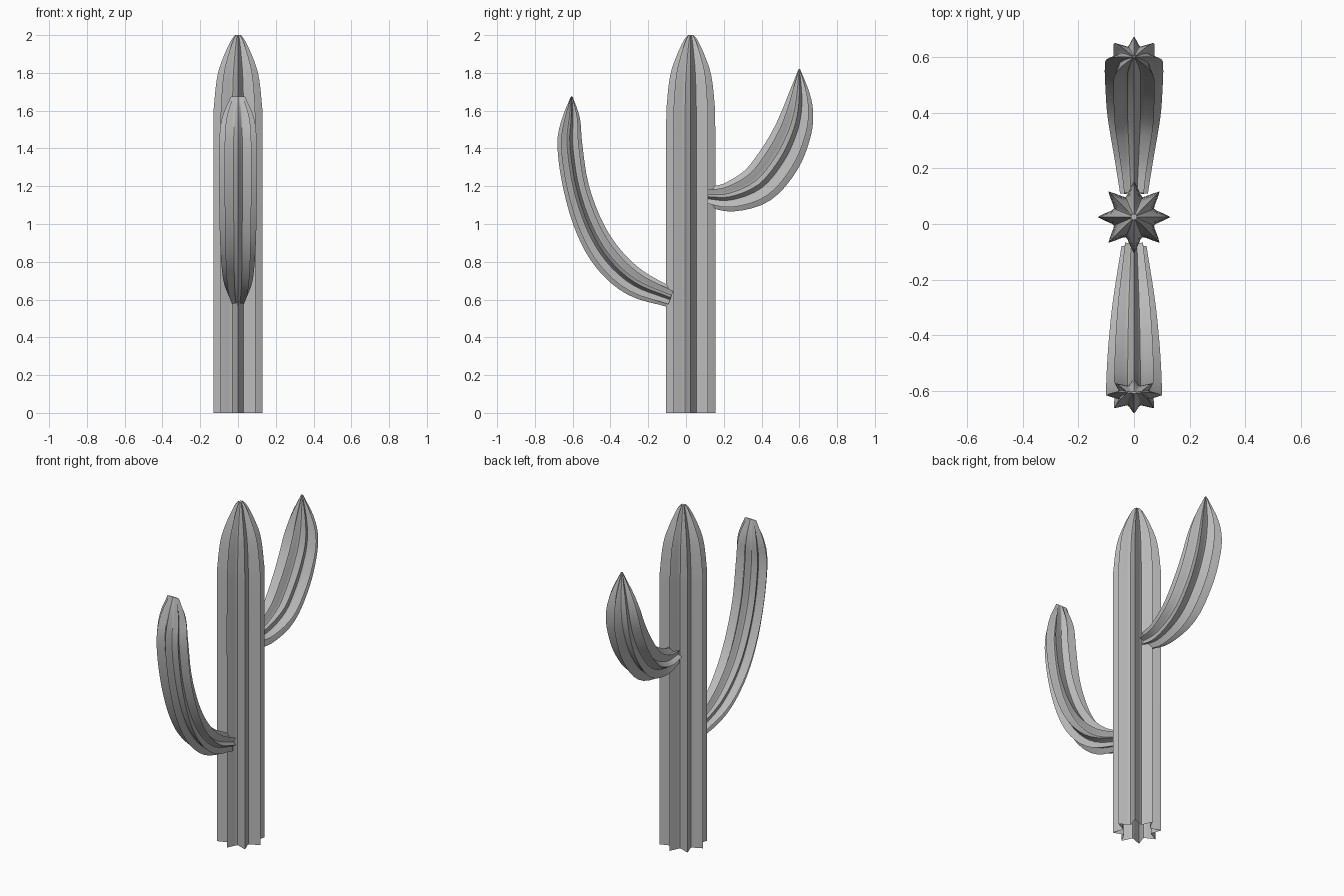
import bpy, bmesh, math
from mathutils import Vector

cube = bpy.data.objects.get("Cube")
if cube:
    bpy.data.objects.remove(cube, do_unlink=True)

RIBS, PER_RIB, VALLEY = 8, 8, 0.6

skin = bpy.data.materials.new("cactus grey")
skin.use_nodes = True
grey = (0.5, 0.5, 0.5, 1)
skin.diffuse_color = grey
skin.node_tree.nodes["Principled BSDF"].inputs["Base Color"].default_value = grey


def star():
    """Unit cross-section: sharp rib crests with rounded valleys."""
    points = []
    for i in range(RIBS * PER_RIB):
        t = (i % PER_RIB) / PER_RIB * 2
        r = VALLEY + (1 - VALLEY) * abs(1 - t) ** 1.7
        a = math.tau * (i - PER_RIB / 2) / (RIBS * PER_RIB)
        if i % PER_RIB == 0:
            r = 1
        a = math.tau * i / (RIBS * PER_RIB)
        points.append((r * math.cos(a), r * math.sin(a)))
    return points


def smooth_rows(rows, steps):
    """Catmull-Rom interpolation of the (y, z, half width, half depth) stations."""
    rows = [Vector(r) for r in rows]
    ext = [2 * rows[0] - rows[1]] + rows + [2 * rows[-1] - rows[-2]]
    out = []
    for a, b, c, d in zip(ext, ext[1:], ext[2:], ext[3:]):
        for s in range(steps):
            t = s / steps
            out.append(b + (c - a) * (t / 2) + (2 * a - 5 * b + 4 * c - d) * (t * t / 2)
                       + (3 * b - a - 3 * c + d) * (t ** 3 / 2))
    return out + [rows[-1]]


def ribbed_stem(name, rows, steps=4):
    """Loft the star section along a path in the YZ plane, open at the base."""
    rows = smooth_rows(rows, steps)
    bm = bmesh.new()
    rings = []
    for i, (y, z, w, d) in enumerate(rows):
        p, q = rows[max(i - 1, 0)], rows[min(i + 1, len(rows) - 1)]
        tangent = Vector((0, q[0] - p[0], q[1] - p[1])).normalized()
        side = Vector((1, 0, 0))
        normal = tangent.cross(side)
        rings.append([bm.verts.new(Vector((0, y, z)) + side * (u * w) + normal * (v * d))
                      for u, v in star()])
    for lower, upper in zip(rings, rings[1:]):
        for j in range(len(lower)):
            k = (j + 1) % len(lower)
            bm.faces.new((lower[j], lower[k], upper[k], upper[j]))
    bm.faces.new(rings[-1])
    bmesh.ops.recalc_face_normals(bm, faces=bm.faces)
    mesh = bpy.data.meshes.new(name)
    bm.to_mesh(mesh)
    bm.free()
    mesh.materials.append(skin)
    obj = bpy.data.objects.new(name, mesh)
    bpy.context.collection.objects.link(obj)
    bpy.ops.object.select_all(action='DESELECT')
    obj.select_set(True)
    bpy.context.view_layer.objects.active = obj
    bpy.ops.object.shade_smooth_by_angle(angle=math.radians(40))


# Upright trunk with a domed top
trunk = [(0, .13), (.75, .13), (1.5, .13), (1.65, .125), (1.79, .108),
         (1.89, .075), (1.97, .038), (2, .015)]
ribbed_stem("trunk", [(.025, z, r, r) for z, r in trunk])

# Long low arm on the front side
ribbed_stem("front_arm", [
    (-.08, .61, .045, .052), (-.27, .69, .075, .075), (-.41, .815, .09, .08),
    (-.51, .98, .097, .075), (-.582, 1.195, .1, .068), (-.615, 1.42, .1, .066),
    (-.608, 1.56, .085, .047), (-.605, 1.676, .037, .004)])

# Short high arm on the back side
ribbed_stem("back_arm", [
    (.11, 1.145, .05, .05), (.235, 1.145, .07, .08), (.385, 1.21, .095, .105),
    (.495, 1.343, .103, .11), (.56, 1.475, .105, .1), (.59, 1.583, .1, .085),
    (.6, 1.69, .07, .056), (.6, 1.82, .006, .004)])
